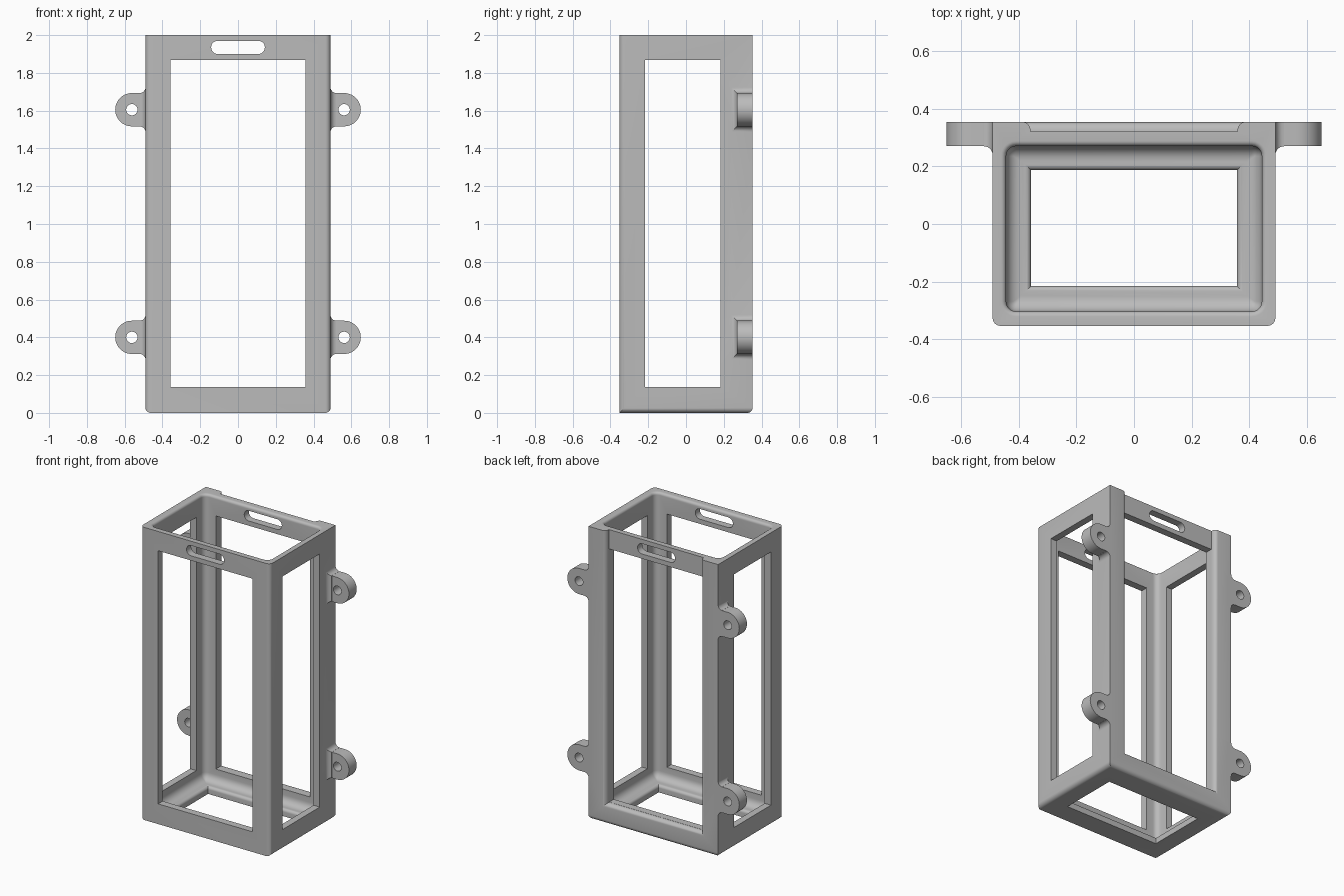
import bpy, bmesh, math
from mathutils import Vector

if "Cube" in bpy.data.objects:
    bpy.data.objects.remove(bpy.data.objects["Cube"])

grey = bpy.data.materials.new("grey plastic")
grey.diffuse_color = (0.5, 0.5, 0.5, 1)
grey.use_nodes = True
grey.node_tree.nodes["Principled BSDF"].inputs["Base Color"].default_value = grey.diffuse_color


def finish(name, bm):
    bmesh.ops.recalc_face_normals(bm, faces=bm.faces)
    me = bpy.data.meshes.new(name)
    bm.to_mesh(me)
    bm.free()
    ob = bpy.data.objects.new(name, me)
    bpy.context.collection.objects.link(ob)
    me.materials.append(grey)
    return ob


def loft(name, rings):
    """Skin a closed solid through matching rings of points."""
    bm = bmesh.new()
    vs = [[bm.verts.new(p) for p in ring] for ring in rings]
    n = len(vs[0])
    for a, b in zip(vs, vs[1:]):
        for i in range(n):
            j = (i + 1) % n
            bm.faces.new((a[i], a[j], b[j], b[i]))
    bm.faces.new(vs[0])
    bm.faces.new(vs[-1])
    return finish(name, bm)


def rect(x0, x1, y0, y1):
    return [(x0, y0), (x1, y0), (x1, y1), (x0, y1)]


def round_rect(x0, x1, y0, y1, r, seg=6):
    pts = []
    for cx, cy, a0 in ((x1 - r, y1 - r, 0), (x0 + r, y1 - r, 90),
                       (x0 + r, y0 + r, 180), (x1 - r, y0 + r, 270)):
        for k in range(seg + 1):
            a = math.radians(a0 + 90 * k / seg)
            pts.append((cx + r * math.cos(a), cy + r * math.sin(a)))
    return pts


def at_x(pts, x): return [(x, a, b) for a, b in pts]
def at_y(pts, y): return [(a, y, b) for a, b in pts]
def at_z(pts, z): return [(a, b, z) for a, b in pts]


def boolean(target, tool, op):
    m = target.modifiers.new("bool", 'BOOLEAN')
    m.operation, m.object, m.solver = op, tool, 'EXACT'
    bpy.context.view_layer.objects.active = target
    bpy.ops.object.modifier_apply(modifier=m.name)
    bpy.data.objects.remove(tool)


def cut(tool): boolean(frame, tool, 'DIFFERENCE')
def add(tool): boolean(frame, tool, 'UNION')


QUARTER = [math.pi / 2 * k / 6 for k in range(7)]
W, D = 0.49, 0.353

# Outer block: rounded front uprights and rounded side and back bottom edges
bm = bmesh.new()
bmesh.ops.create_cube(bm, size=1)
for v in bm.verts:
    v.co = Vector((v.co.x * 2 * W, v.co.y * 2 * D, v.co.z * 2 + 1))
edges = []
for e in bm.edges:
    m = (e.verts[0].co + e.verts[1].co) / 2
    if (abs(m.z - 1) < 0.01 and m.y < 0) or (m.z < 0.01 and m.y > -0.1):
        edges.append(e)
bmesh.ops.bevel(bm, geom=edges, offset=0.028, segments=6, profile=0.5, affect='EDGES')
frame = finish("frame", bm)

# Mounting ears with flared roots
for s in (-1, 1):
    for z in (0.4, 1.605):
        cx, r, y0 = 0.562, 0.088, 0.27
        outline = [(s * 0.47, z - r), (s * cx, z - r)]
        for k in range(1, 24):
            a = -math.pi / 2 + math.pi * k / 24
            outline.append((s * (cx + r * math.cos(a)), z + r * math.sin(a)))
        outline += [(s * cx, z + r), (s * 0.47, z + r)]
        add(loft("ear", [at_y(outline, y0), at_y(outline, D)]))
        f = 0.03
        rings = [at_x(rect(y0 - f, D, z - r - f, z + r + f), s * 0.47)]
        for a in QUARTER:
            d = f * (1 - math.sin(a)) + 0.0005
            rings.append(at_x(rect(y0 - d, D, z - r - d, z + r + d),
                              s * (W + f * (1 - math.cos(a)))))
        add(loft("ear_root", rings))
        hole = [(s * cx + 0.03 * math.cos(k * math.pi / 12),
                 z + 0.03 * math.sin(k * math.pi / 12)) for k in range(24)]
        cut(loft("ear_hole", [at_y(hole, 0.2), at_y(hole, 0.5)]))

# Cavity: filleted floor and rounded inner rim
R, rim, rings = 0.05, 0.018, []


def cavity_ring(d, z):
    rings.append(at_z(round_rect(-0.443 + d, 0.443 - d, -0.303 + d, 0.27 - d,
                                 max(0.035 - d, 0.006)), z))


for a in QUARTER:
    cavity_ring(R * (1 - math.sin(a)), 0.05 + R * (1 - math.cos(a)))
for a in QUARTER:
    cavity_ring(-rim * (1 - math.cos(a)), 2 - rim + rim * math.sin(a))
cavity_ring(-rim, 2.1)
cut(loft("cavity", rings))

# Floor opening with eased upper edge
rings = [at_z(rect(-0.357, 0.357, -0.215, 0.187), -0.1)]
e = 0.02
for a in QUARTER:
    d = e * (1 - math.cos(a))
    rings.append(at_z(rect(-0.357 - d, 0.357 + d, -0.215 - d, 0.187 + d),
                      0.05 - e + e * math.sin(a)))
rings.append(at_z(rect(-0.357 - e, 0.357 + e, -0.215 - e, 0.187 + e), 0.06))
cut(loft("floor_opening", rings))

# Side, front and back windows
side = rect(-0.217, 0.183, 0.138, 1.868)
cut(loft("side_window", [at_x(side, -0.8), at_x(side, 0.8)]))
front = rect(-0.357, 0.357, 0.138, 1.868)
cut(loft("front_window", [at_y(front, -0.6), at_y(front, 0.6)]))

# Back recess, open at the top, with rounded sides and sill
rings = []
for a in QUARTER:
    d = 0.025 * (1 - math.cos(a))
    rings.append(at_y(rect(-0.358 - d, 0.358 + d, 0.137 - d, 2.2),
                      0.32 + 0.033 * math.sin(a)))
rings.append(at_y(rect(-0.383, 0.383, 0.112, 2.2), 0.5))
cut(loft("back_recess", rings))

# Hand slots through the front and back top rails
slot = round_rect(-0.142, 0.142, 1.9, 1.97, 0.0345, 8)
cut(loft("hand_slot", [at_y(slot, -0.6), at_y(slot, 0.6)]))

# Smooth fillets, crisp edges
bpy.ops.object.select_all(action='DESELECT')
frame.select_set(True)
bpy.context.view_layer.objects.active = frame
bpy.ops.object.shade_smooth_by_angle(angle=math.radians(30))
